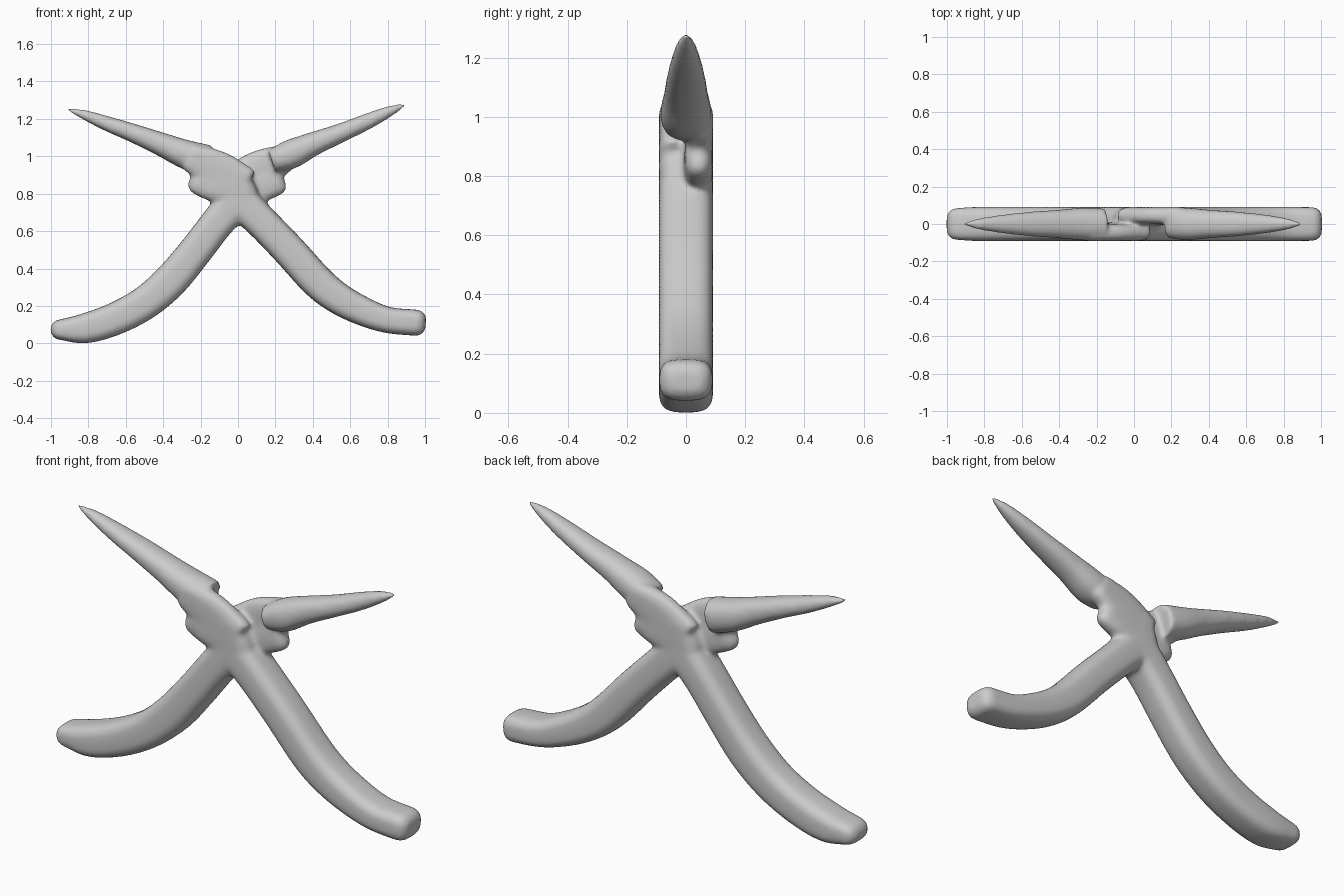
import bpy, bmesh, math
from mathutils import Vector

if "Cube" in bpy.data.objects:
    bpy.data.objects.remove(bpy.data.objects["Cube"])

SIDES = 28


def spline(pts, steps=4):
    """Catmull-Rom through station tuples."""
    p = [Vector(q) for q in pts]
    p = [p[0] * 2 - p[1]] + p + [p[-1] * 2 - p[-2]]
    out = []
    for i in range(1, len(p) - 2):
        a, b, c, d = p[i - 1:i + 3]
        for s in range(steps):
            t = s / steps
            out.append(0.5 * (2 * b + (c - a) * t + (2 * a - 5 * b + 4 * c - d) * t * t
                              + (3 * b - a - 3 * c + d) * t ** 3))
    return out + [p[-2]]


def limb(name, stations, cy=0.0, power=2.0, cap=0.0):
    """Loft of superellipse rings; station = (x, z, half width, half depth)."""
    st = spline(stations)
    ctr = [Vector((s[0], cy, s[1])) for s in st]
    rings = []
    for i, s in enumerate(st):
        t = (ctr[min(i + 1, len(st) - 1)] - ctr[max(i - 1, 0)]).normalized()
        rings.append([ctr[i], t, max(s[2], .003), max(s[3], .003)])
    for end, sign in ((0, -1), (-1, 1)):           # rounded ends
        c, t, w, d = rings[end]
        if cap:
            for k in (1, 2, 3):
                a = k * math.pi / 7
                r = [c + t * sign * cap * math.sin(a), t,
                     w - cap * (1 - math.cos(a)), d - cap * (1 - math.cos(a))]
                rings.insert(0, r) if end == 0 else rings.append(r)
    bm = bmesh.new()
    loops = []
    for c, t, w, d in rings:
        n = Vector((-t.z, 0, t.x))
        row = []
        for k in range(SIDES):
            a = 2 * math.pi * k / SIDES
            u = math.copysign(abs(math.cos(a)) ** (2 / power), math.cos(a))
            v = math.copysign(abs(math.sin(a)) ** (2 / power), math.sin(a))
            row.append(bm.verts.new(c + n * u * w + Vector((0, v * d, 0))))
        loops.append(row)
    for p, q in zip(loops, loops[1:]):
        for k in range(SIDES):
            j = (k + 1) % SIDES
            bm.faces.new((p[k], p[j], q[j], q[k]))
    bm.faces.new(loops[0])
    bm.faces.new(loops[-1])
    bmesh.ops.recalc_face_normals(bm, faces=bm.faces)
    me = bpy.data.meshes.new(name)
    bm.to_mesh(me)
    bm.free()
    ob = bpy.data.objects.new(name, me)
    bpy.context.collection.objects.link(ob)
    return ob


parts = []
# curved blunt legs
parts.append(limb("left_leg", [
    (-.95, .073, .055, .085), (-.82, .08, .08, .092), (-.66, .13, .087, .092),
    (-.5, .215, .09, .092), (-.36, .335, .093, .092), (-.23, .49, .09, .092),
    (-.11, .645, .09, .092), (0, .77, .1, .092)], power=3.2, cap=.053))
parts.append(limb("right_leg", [
    (.955, .11, .07, .09), (.8, .125, .07, .092), (.66, .175, .078, .092),
    (.53, .245, .085, .092), (.42, .335, .09, .092), (.27, .5, .09, .092),
    (.12, .655, .09, .092), (0, .77, .1, .092)], power=3.2, cap=.05))
# tapered pointed arms
parts.append(limb("left_arm", [
    (-.16, .975, .085, .085), (-.28, 1.01, .078, .087), (-.4, 1.06, .064, .076),
    (-.55, 1.12, .051, .066), (-.7, 1.175, .04, .05), (-.83, 1.225, .025, .03),
    (-.915, 1.252, .006, .006)], power=2.3, cap=.05 * 0))
parts.append(limb("right_arm", [
    (.18, .975, .06, .075), (.28, 1.01, .078, .087), (.4, 1.065, .064, .076),
    (.55, 1.125, .051, .066), (.7, 1.19, .042, .05), (.82, 1.245, .027, .03),
    (.9, 1.277, .006, .006)], power=2.3))
# solid hub where everything crosses
parts.append(limb("hub", [(0, .7, .1, .092), (0, .8, .11, .092), (0, .91, .06, .092)],
                  power=3.2, cap=.04))
# half-depth lap joint: left half in front, right half behind
for side, s in (("left", -1), ("right", 1)):
    parts.append(limb(side + "_lap", [
        (0, .83, .13, .047), (s * .12, .925, .11, .047), (s * .25, .99, .075, .047)],
        cy=s * .045, power=3, cap=.02))
    parts.append(limb(side + "_lobe", [
        (0, .82, .1, .05), (s * .12, .845, .09, .05), (s * .2, .875, .085, .046)],
        cy=s * .042, power=2.8, cap=.06 if s < 0 else .045))

# fuse into one soft skin
bpy.ops.object.select_all(action='DESELECT')
for ob in parts:
    ob.select_set(True)
bpy.context.view_layer.objects.active = parts[0]
bpy.ops.object.join()
body = bpy.context.object
body.name = body.data.name = "crossed_arms_body"
rm = body.modifiers.new("fuse", 'REMESH')
rm.mode = 'VOXEL'
rm.voxel_size = .011
rm.use_smooth_shade = True
sm = body.modifiers.new("soften", 'SMOOTH')
sm.factor = .5
sm.iterations = 10
